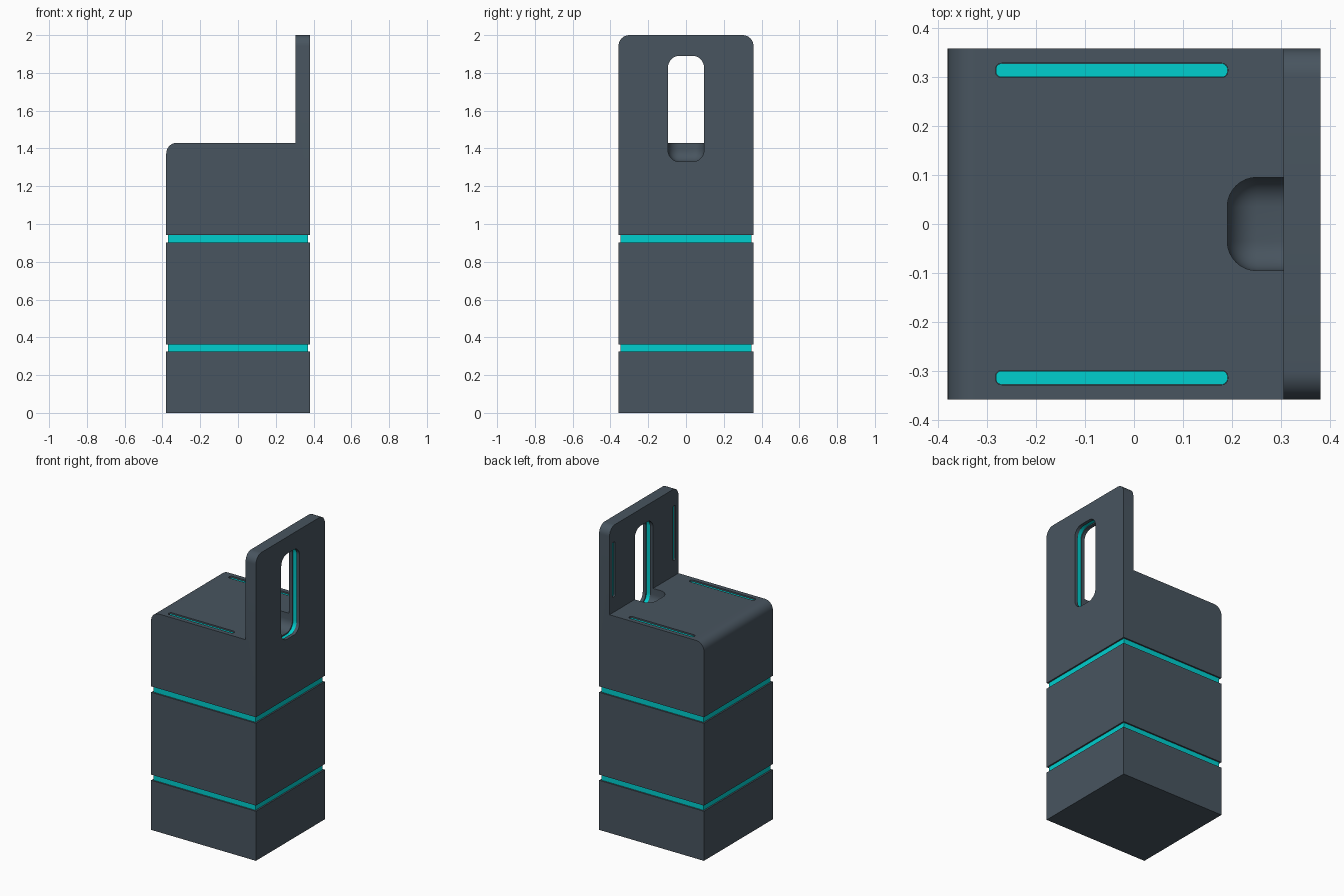
import bpy, bmesh
from mathutils import Vector

if "Cube" in bpy.data.objects:
    bpy.data.objects.remove(bpy.data.objects["Cube"])

dark = bpy.data.materials.new("dark_slate")
dark.diffuse_color = (0.065, 0.09, 0.115, 1)
dark.use_nodes = True
dark.node_tree.nodes["Principled BSDF"].inputs["Base Color"].default_value = dark.diffuse_color
cyan = bpy.data.materials.new("cyan_glow")
cyan.diffuse_color = (0.0, 0.62, 0.62, 1)
cyan.use_nodes = True
cyan.node_tree.nodes["Principled BSDF"].inputs["Base Color"].default_value = cyan.diffuse_color


def make(name, bm, mat):
    bmesh.ops.recalc_face_normals(bm, faces=bm.faces)
    me = bpy.data.meshes.new(name)
    bm.to_mesh(me)
    bm.free()
    me.materials.append(mat)
    ob = bpy.data.objects.new(name, me)
    bpy.context.collection.objects.link(ob)
    return ob


def box(name, lo, hi, mat=dark, r=0, axis=None, seg=6):
    """Box between two corners; rounds all edges, or only those along one axis."""
    bm = bmesh.new()
    bmesh.ops.create_cube(bm, size=1)
    lo, hi = Vector(lo), Vector(hi)
    for v in bm.verts:
        v.co = Vector([(lo[i] + hi[i]) / 2 + v.co[i] * (hi[i] - lo[i]) for i in range(3)])
    if r:
        edges = [e for e in bm.edges if axis is None or
                 abs((e.verts[0].co - e.verts[1].co).normalized()[axis]) > 0.9]
        bmesh.ops.bevel(bm, geom=edges, offset=r, segments=seg, profile=0.5,
                        affect='EDGES', clamp_overlap=True)
    return make(name, bm, mat)


def cut(ob, cutter):
    cutter.hide_render = True
    mod = ob.modifiers.new("cut", 'BOOLEAN')
    mod.operation, mod.solver, mod.object = 'DIFFERENCE', 'EXACT', cutter
    bpy.context.view_layer.update()
    me = bpy.data.meshes.new_from_object(
        ob.evaluated_get(bpy.context.evaluated_depsgraph_get()))
    ob.modifiers.clear()
    ob.data = me
    bpy.data.objects.remove(cutter)


def smooth(ob):
    bpy.ops.object.select_all(action='DESELECT')
    ob.select_set(True)
    bpy.context.view_layer.objects.active = ob
    bpy.ops.object.shade_smooth_by_angle(angle=0.6)


X, Y, PX, TOP = 0.38, 0.357, 0.305, 1.43

# Lower two blocks and the recessed light bands between the blocks
box("lower_block", (-X, -Y, 0), (X, Y, 0.325))
box("middle_block", (-X, -Y, 0.362), (X, Y, 0.902))
for name, z0, z1 in (("lower_band", 0.325, 0.362), ("upper_band", 0.902, 0.941)):
    box(name, (-X + 0.01, -Y + 0.01, z0), (X - 0.01, Y - 0.01, z1), cyan)

# Upper block with the upright plate: L profile, rounded lip and plate corners
bm = bmesh.new()
profile = [(-X, 0.941), (X, 0.941), (X, 2), (PX, 2), (PX, TOP), (-X, TOP)]
face = bm.faces.new([bm.verts.new((x, -Y, z)) for x, z in profile])
ext = bmesh.ops.extrude_face_region(bm, geom=[face])
bmesh.ops.translate(bm, vec=(0, 2 * Y, 0),
                    verts=[v for v in ext["geom"] if isinstance(v, bmesh.types.BMVert)])
rounded = []
for e in bm.edges:
    a, b = e.verts[0].co, e.verts[1].co
    lip = all(abs(p.x + X) < 1e-4 and abs(p.z - TOP) < 1e-4 for p in (a, b))
    corner = a.z > 1.99 and b.z > 1.99 and abs(a.y - b.y) < 1e-4
    if lip or corner:
        rounded.append(e)
bmesh.ops.bevel(bm, geom=rounded, offset=0.057, segments=8, profile=0.5, affect='EDGES')
upper = make("upper_block_and_plate", bm, dark)


# Handle slot running through the plate and scooped into the block
def slot():
    return box("slot_cutter", (0.19, -0.095, 1.33), (0.6, 0.095, 1.89), r=0.06, seg=8)


def ring(name, grow, x0, x1, mat=dark):
    return box(name, (x0, -0.095 - grow, 1.33 - grow), (x1, 0.095 + grow, 1.89 + grow),
               mat, r=0.06 + grow, axis=0, seg=8)


cut(upper, slot())
cut(upper, ring("ring_groove_cutter", 0.015, 0.328, 0.358))

# Light ring set inside the slot wall
light = ring("slot_light_ring", 0.018, 0.3285, 0.3575, cyan)
cut(light, ring("ring_hole_cutter", 0.007, 0.2, 0.5, cyan))
smooth(light)

# Light strips sunk into the block top and the plate face, both sides
for side, s in (("left", -1), ("right", 1)):
    y0, y1 = s * 0.313 - 0.0145, s * 0.313 + 0.0145
    cut(upper, box("cutter", (-0.282, y0, TOP - 0.02), (0.191, y1, TOP + 0.1), r=0.012, axis=2))
    cut(upper, box("cutter", (PX - 0.1, y0, 1.53), (PX + 0.02, y1, 1.89), r=0.012, axis=0))
    smooth(box("top_strip_" + side, (-0.2815, y0 + 0.0005, TOP - 0.021),
               (0.1905, y1 - 0.0005, TOP - 0.01), cyan, 0.012, 2))
    smooth(box("plate_strip_" + side, (PX + 0.01, y0 + 0.0005, 1.5305),
               (PX + 0.021, y1 - 0.0005, 1.8895), cyan, 0.012, 0))
smooth(upper)
